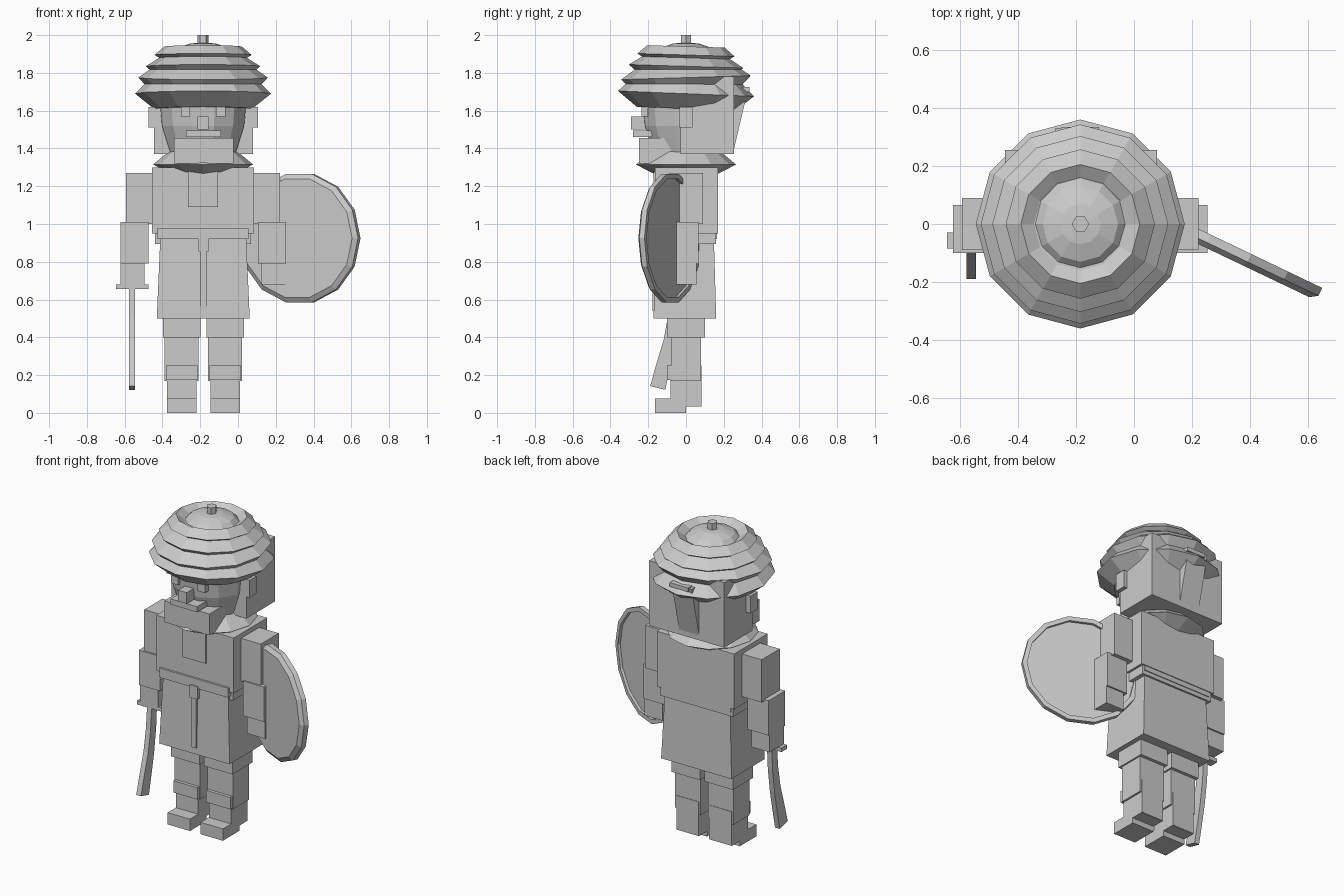
import bpy, bmesh, math
from mathutils import Vector, Matrix

if "Cube" in bpy.data.objects:
    bpy.data.objects.remove(bpy.data.objects["Cube"])

CX = -0.185  # body centre line
mat = bpy.data.materials.new("plain grey")
mat.diffuse_color = (0.6, 0.6, 0.6, 1)
mat.use_nodes = True
mat.node_tree.nodes["Principled BSDF"].inputs["Base Color"].default_value = mat.diffuse_color


def finish(name, bm):
    bmesh.ops.recalc_face_normals(bm, faces=bm.faces)
    me = bpy.data.meshes.new(name)
    bm.to_mesh(me)
    bm.free()
    me.materials.append(mat)
    ob = bpy.data.objects.new(name, me)
    bpy.context.collection.objects.link(ob)
    return ob


def box(name, x, y, z, top=1.0, shift=0.0):
    """Box from ranges; the top can be scaled and shifted along y."""
    bm = bmesh.new()
    bmesh.ops.create_cube(bm, size=1)
    for v in bm.verts:
        s, dy = (top, shift) if v.co.z > 0 else (1, 0)
        v.co = Vector(((x[0] + x[1]) / 2 + v.co.x * s * (x[1] - x[0]),
                       (y[0] + y[1]) / 2 + v.co.y * s * (y[1] - y[0]) + dy,
                       (z[0] + z[1]) / 2 + v.co.z * (z[1] - z[0])))
    return finish(name, bm)


def lathe(name, profile, n, tilt=0.0, matrix=None):
    """Flat-sided turned shape from (radius, height) points, capped at both ends."""
    bm = bmesh.new()
    rings = []
    for r, z in profile:
        rings.append([bm.verts.new((r * math.cos(2 * math.pi * i / n),
                                    r * math.sin(2 * math.pi * i / n),
                                    z + tilt * r * math.sin(2 * math.pi * i / n)))
                      for i in range(n)])
    for a, b in zip(rings, rings[1:]):
        for i in range(n):
            j = (i + 1) % n
            bm.faces.new((a[i], a[j], b[j], b[i]))
    bm.faces.new(rings[0])
    bm.faces.new(rings[-1])
    bm.transform(matrix or Matrix.Translation((CX, 0, 0)))
    return finish(name, bm)


# Turban: stacked, slightly tilted rolls, dome and knob
lathe("turban_roll_1", [(0.26, 1.61), (0.36, 1.69), (0.29, 1.76)], 12, -0.04)
lathe("turban_roll_2", [(0.29, 1.72), (0.343, 1.775), (0.25, 1.84)], 12, 0.03)
lathe("turban_roll_3", [(0.25, 1.79), (0.303, 1.835), (0.2, 1.90)], 12, -0.03)
lathe("turban_roll_4", [(0.2, 1.86), (0.257, 1.895), (0.205, 1.94), (0.16, 1.91)], 12, -0.03)
lathe("turban_dome", [(0.165, 1.90), (0.13, 1.935), (0.07, 1.955), (0.02, 1.96)], 12)
lathe("turban_knob", [(0.03, 1.94), (0.03, 2.0)], 6)
box("turban_tail", (-0.27, -0.13), (0.19, 0.25), (1.38, 1.72), 1.0, 0.08)
box("turban_knot", (-0.25, -0.12), (0.25, 0.335), (1.70, 1.725))

# Head
lathe("face", [(0.18, 1.38), (0.225, 1.52), (0.235, 1.63)], 12,
      matrix=Matrix.Translation((CX, 0, 0)) @ Matrix.Rotation(math.pi / 12, 4, 'Z'))
box("head_back", (-0.445, 0.08), (-0.03, 0.255), (1.37, 1.78))
box("nose", (-0.215, -0.155), (-0.29, -0.2), (1.50, 1.57))
box("moustache", (-0.275, -0.09), (-0.28, -0.18), (1.46, 1.495))
box("beard", (-0.34, -0.025), (-0.25, -0.08), (1.32, 1.455))
for s in (-1, 1):
    ex, ax = CX + s * 0.093, CX + s * 0.265
    box("eye", (ex - 0.025, ex + 0.025), (-0.235, -0.2), (1.57, 1.62))
    box("ear", (ax - 0.025, ax + 0.025), (-0.035, 0.035), (1.51, 1.62))

# Collar scarf
lathe("scarf", [(0.12, 1.24), (0.265, 1.315), (0.18, 1.385)], 12)

# Torso, belt and tunic skirt
box("torso", (-0.455, 0.085), (-0.165, 0.17), (0.95, 1.30))
box("chest_patch", (-0.265, -0.105), (-0.173, -0.16), (1.09, 1.28))
box("belt", (-0.425, 0.055), (-0.178, 0.165), (0.92, 0.98))
box("belt_side", (-0.44, 0.07), (-0.15, 0.16), (0.895, 0.95))
box("skirt", (-0.43, 0.062), (-0.172, 0.16), (0.50, 0.95), 0.92)
box("sash_knot", (-0.21, -0.155), (-0.185, -0.14), (0.855, 0.935))
box("sash_tail", (-0.2, -0.168), (-0.178, -0.14), (0.54, 0.87))

# Legs and boots
for cx in (-0.298, -0.068):
    box("thigh", (cx - 0.1, cx + 0.1), (-0.10, 0.10), (0.40, 0.52))
    box("shin", (cx - 0.09, cx + 0.09), (-0.08, 0.08), (0.17, 0.41))
    box("boot", (cx - 0.078, cx + 0.078), (-0.083, 0.083), (0.035, 0.25))
    box("boot_cuff", (cx - 0.084, cx + 0.084), (-0.10, 0.07), (0.175, 0.25))
    box("boot_toe", (cx - 0.078, cx + 0.078), (-0.165, 0.0), (0.0, 0.075))
    box("boot_heel", (cx - 0.078, cx + 0.078), (-0.01, 0.08), (0.033, 0.1))

# Arms
for s in (-1, 1):
    def span(a, b):
        return tuple(sorted((CX + s * a, CX + s * b)))
    box("upper_arm", span(0.265, 0.407), (-0.09, 0.09), (1.0, 1.27))
    box("forearm", span(0.29, 0.438), (-0.10, 0.065), (0.79, 1.01))
    box("hand", span(0.31, 0.438), (-0.09, 0.055), (0.68, 0.80))

# Sword: guard and curved blade swept from short pieces
box("sword_guard", (-0.645, -0.475), (-0.085, -0.03), (0.655, 0.68))
path = [(-0.055, 0.67, 0.026), (-0.066, 0.52, 0.028), (-0.088, 0.38, 0.03),
        (-0.118, 0.26, 0.036), (-0.15, 0.132, 0.04)]
bm = bmesh.new()
rings = []
for y, z, w in path:
    k = 0.25 * w if z < 0.4 else 0
    rings.append([bm.verts.new(p) for p in ((-0.578, y - w, z + k), (-0.545, y - w, z + k),
                                            (-0.545, y + w, z - k), (-0.578, y + w, z - k))])
for a, b in zip(rings, rings[1:]):
    for i in range(4):
        bm.faces.new((a[i], a[i - 1], b[i - 1], b[i]))
bm.faces.new(rings[0])
bm.faces.new(rings[-1])
finish("sword_blade", bm)

# Round shield with a raised rear rim, turned outward
normal = Vector((-0.43, -0.9, 0)).normalized()
side = Vector((0.9, -0.43, 0)).normalized()
up = Vector((0, 0, 1))
m = Matrix((side, up, normal)).transposed().to_4x4()
m.translation = (0.325, -0.09, 0.925)
lathe("shield", [(0.32, -0.005), (0.32, -0.022), (0.348, -0.022), (0.348, 0.008), (0.322, 0.026)],
      14, matrix=m)
